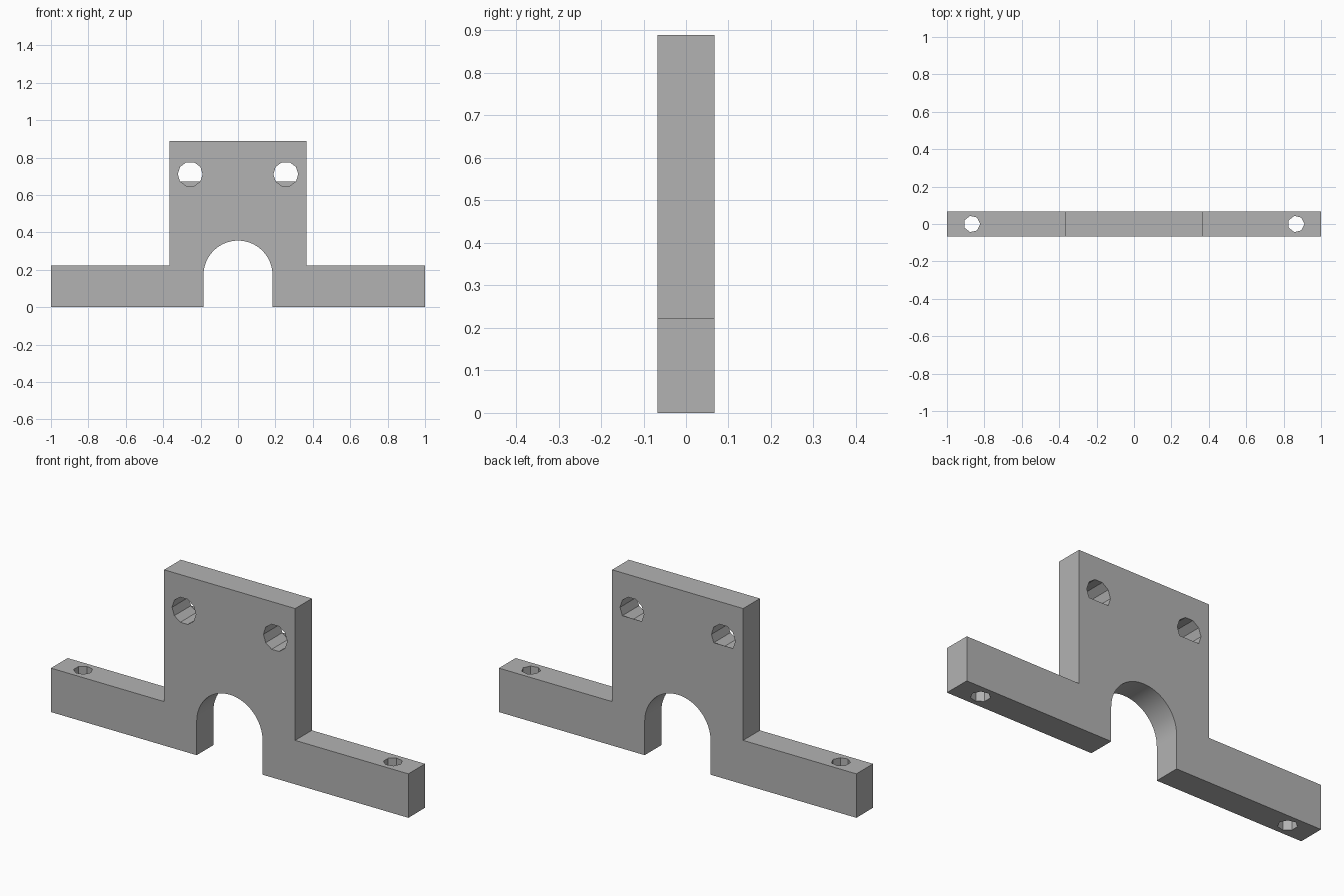
import bpy, bmesh
from math import cos, sin, pi, radians
from mathutils import Matrix, Vector

if "Cube" in bpy.data.objects:
    bpy.data.objects.remove(bpy.data.objects["Cube"])

MM = 2 / 90          # the part is 90 units long
HALF_DEPTH = 3 * MM

grey = bpy.data.materials.new("plain grey")
grey.use_nodes = True
grey.diffuse_color = (0.45, 0.45, 0.45, 1)
grey.node_tree.nodes["Principled BSDF"].inputs["Base Color"].default_value = grey.diffuse_color


def prism(name, outline, y0, y1):
    """Extrude an (x, z) outline from y0 to y1."""
    bm = bmesh.new()
    face = bm.faces.new([bm.verts.new((x, y0, z)) for x, z in outline])
    new = bmesh.ops.extrude_face_region(bm, geom=[face])["geom"]
    verts = [g for g in new if isinstance(g, bmesh.types.BMVert)]
    bmesh.ops.translate(bm, verts=verts, vec=(0, y1 - y0, 0))
    bmesh.ops.recalc_face_normals(bm, faces=bm.faces)
    mesh = bpy.data.meshes.new(name)
    bm.to_mesh(mesh)
    bm.free()
    mesh.materials.append(grey)
    obj = bpy.data.objects.new(name, mesh)
    bpy.context.collection.objects.link(obj)
    return obj


def arc(cx, cz, r, angles):
    return [(cx + r * cos(a), cz + r * sin(a)) for a in angles]


# Bracket outline: two feet, a tower and an arched opening
foot, tower, height, base = 45 * MM, 16.5 * MM, 40 * MM, 10 * MM
arch_r, arch_z, steps = 8.3 * MM, 7.7 * MM, 40
outline = [(arch_r, 0), (foot, 0), (foot, base), (tower, base), (tower, height),
           (-tower, height), (-tower, base), (-foot, base), (-foot, 0), (-arch_r, 0)]
outline += arc(0, arch_z, arch_r, [pi - pi * i / steps for i in range(steps + 1)])
bracket = prism("bracket", outline, -HALF_DEPTH, HALF_DEPTH)

# Hole cutters: ten-sided through the tower, seven-sided down through the feet
hole_x, hole_z, hole_r = 11.5 * MM, 32 * MM, 3 * MM
cutters = []
for side in (-1, 1):
    ring = arc(side * hole_x, hole_z, hole_r, [2 * pi * i / 10 for i in range(10)])
    cutters.append(prism("tower_hole_cutter", ring, -0.2, 0.2))
    ring = arc(0, 0, 2 * MM, [2 * pi * i / 7 for i in range(7)])
    cutter = prism("foot_hole_cutter", ring, -0.5, 0.5)
    cutter.data.transform(Matrix.Translation((side * 39 * MM, 0, 0)) @ Matrix.Rotation(pi / 2, 4, "X"))
    cutters.append(cutter)

bpy.context.view_layer.objects.active = bracket
for cutter in cutters:
    cutter.hide_render = True
    mod = bracket.modifiers.new("hole", "BOOLEAN")
    mod.operation, mod.solver, mod.object = "DIFFERENCE", "EXACT", cutter
    bpy.ops.object.modifier_apply(modifier=mod.name)
    bpy.data.objects.remove(cutter)

# Thin lips closing the bottom of the tower holes at the back
for side, label in ((-1, "right"), (1, "left")):
    lip = arc(side * hole_x, hole_z, hole_r, [radians(-36 * i) for i in range(1, 5)])
    prism(label + "_hole_lip", lip, HALF_DEPTH - 0.002, HALF_DEPTH)

# Smooth arch, sharp edges elsewhere
bpy.ops.object.select_all(action="DESELECT")
bracket.select_set(True)
bpy.context.view_layer.objects.active = bracket
bpy.ops.object.shade_smooth_by_angle(angle=radians(30))
